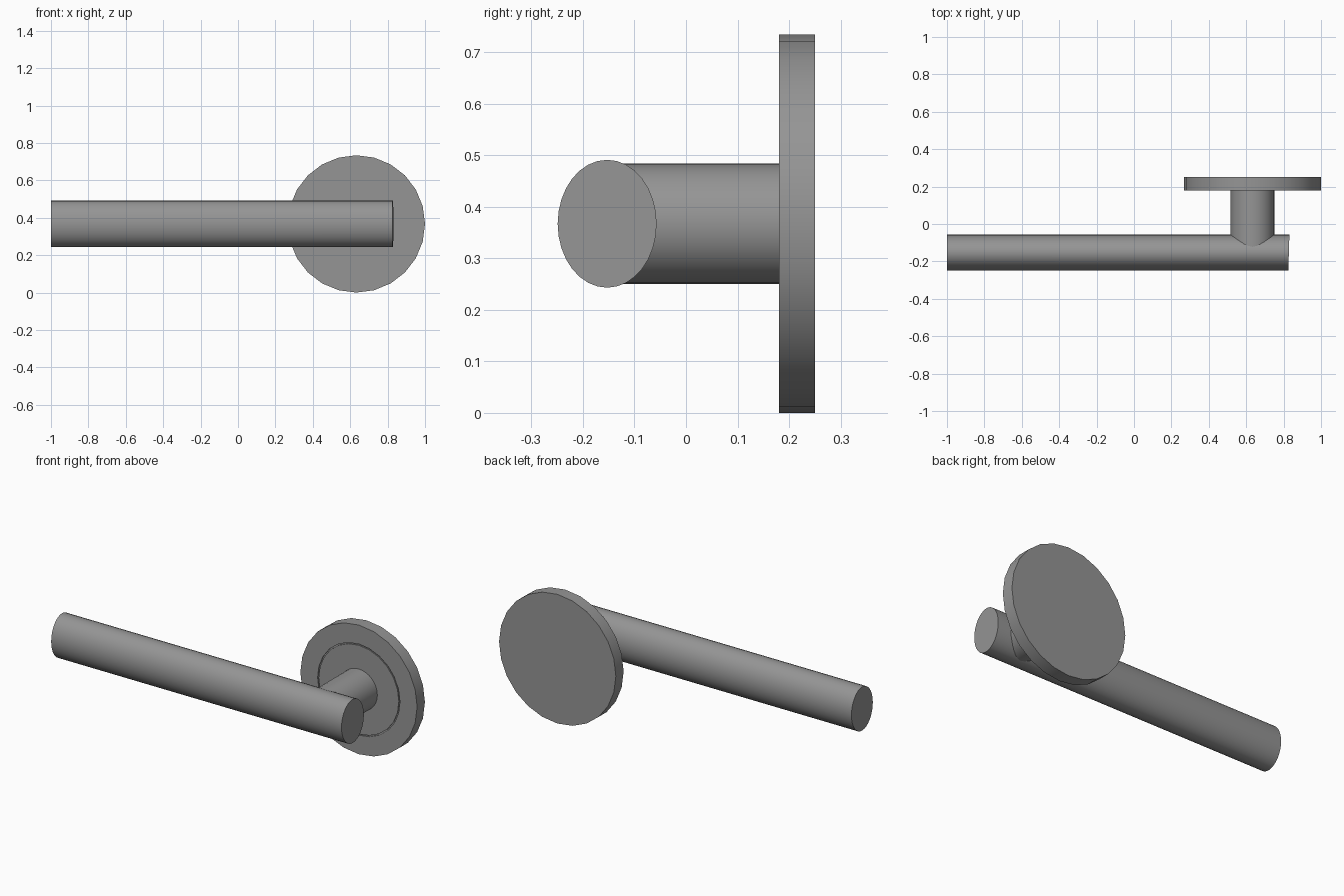
import bpy, bmesh, math

if "Cube" in bpy.data.objects:
    bpy.data.objects.remove(bpy.data.objects["Cube"])

CX, CZ = 0.633, 0.367   # axis of the rose and neck

metal = bpy.data.materials.new("satin_grey_metal")
metal.diffuse_color = (0.3, 0.3, 0.3, 1)
metal.use_nodes = True
metal.node_tree.nodes["Principled BSDF"].inputs["Base Color"].default_value = metal.diffuse_color


def loft(name, rings):
    """Skin a list of closed rings and cap both ends."""
    bm = bmesh.new()
    loops = [[bm.verts.new(p) for p in ring] for ring in rings]
    n = len(loops[0])
    for a, b in zip(loops, loops[1:]):
        for i in range(n):
            j = (i + 1) % n
            bm.faces.new((a[i], a[j], b[j], b[i]))
    bm.faces.new(loops[0])
    bm.faces.new(loops[-1])
    bmesh.ops.recalc_face_normals(bm, faces=bm.faces)
    mesh = bpy.data.meshes.new(name)
    bm.to_mesh(mesh)
    bm.free()
    mesh.materials.append(metal)
    obj = bpy.data.objects.new(name, mesh)
    bpy.context.collection.objects.link(obj)
    bpy.ops.object.select_all(action='DESELECT')
    obj.select_set(True)
    bpy.context.view_layer.objects.active = obj
    bpy.ops.object.shade_smooth_by_angle(angle=math.radians(30))
    return obj


def ring_y(y, r, n):
    """Circle around the neck axis at depth y."""
    return [(CX + r * math.sin(math.tau * i / n), y,
             CZ + r * math.cos(math.tau * i / n)) for i in range(n)]


def ring_x(x, slant, n=32):
    """Oval lever section, optionally slanted towards the back."""
    pts = []
    for i in range(n):
        a = math.tau * i / n
        pts.append((x + slant * math.sin(a), -0.153 + 0.096 * math.sin(a),
                    CZ + 0.124 * math.cos(a)))
    return pts


# rose: round wall plate with a thin groove ring in its front
profile = [(0.25, 0.367), (0.18, 0.367), (0.18, 0.259),
           (0.186, 0.259), (0.186, 0.252), (0.18, 0.252)]
loft("rose_plate", [ring_y(y, r, 24) for y, r in profile])

# neck between rose and lever
loft("neck", [ring_y(0.182, 0.117, 32), ring_y(-0.14, 0.117, 32)])

# lever: long oval bar, inner end very slightly slanted
loft("lever", [ring_x(-1.0, 0), ring_x(0.828, 0.003)])
